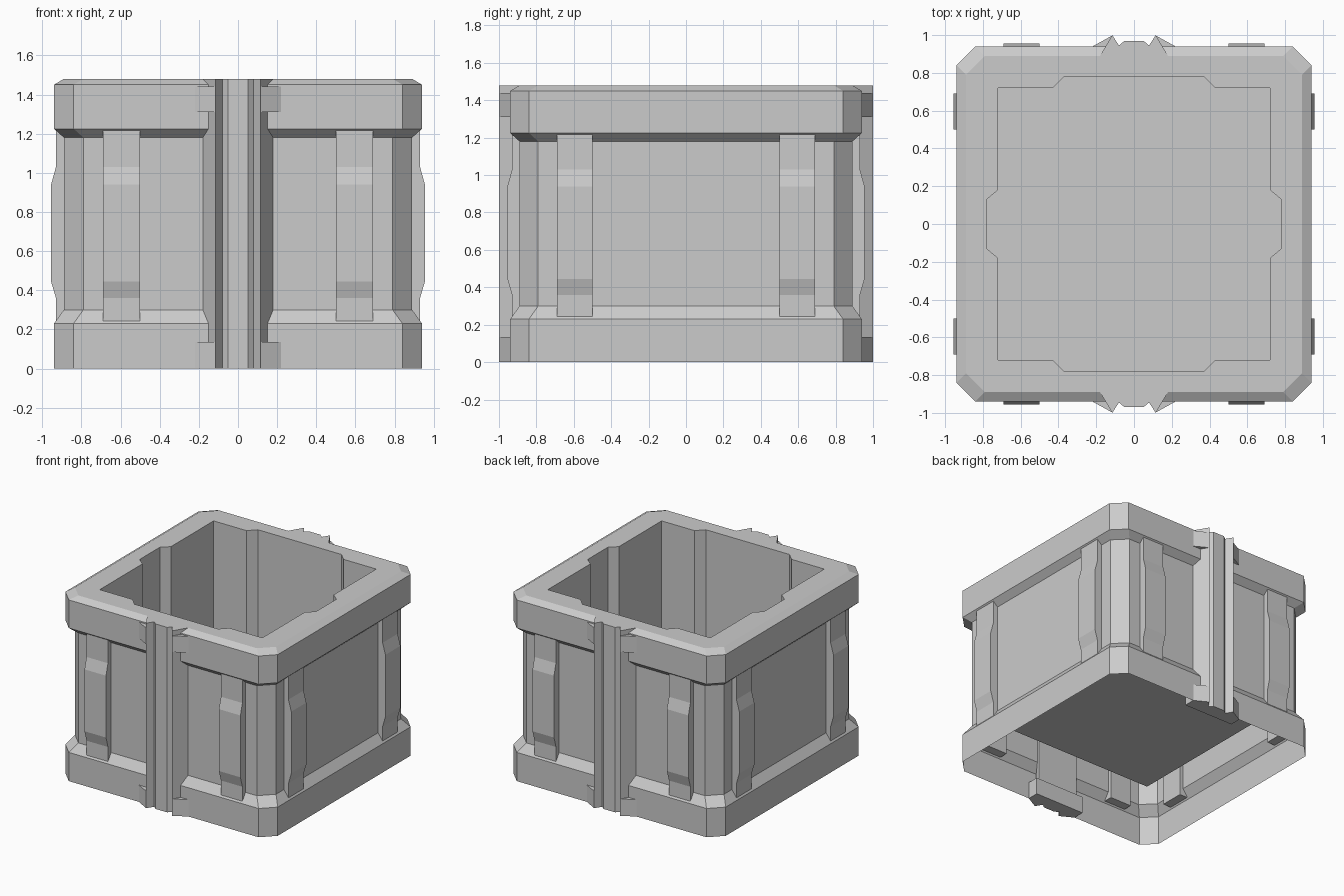
import bpy, bmesh
from mathutils import Matrix
from math import radians

if "Cube" in bpy.data.objects:
    bpy.data.objects.remove(bpy.data.objects["Cube"])


def finish(bm, name):
    bmesh.ops.recalc_face_normals(bm, faces=bm.faces)
    me = bpy.data.meshes.new(name)
    bm.to_mesh(me)
    bm.free()
    ob = bpy.data.objects.new(name, me)
    bpy.context.collection.objects.link(ob)
    return ob


def ring(bm, pts, z):
    return [bm.verts.new((x, y, z)) for x, y in pts]


def skin(bm, a, b):
    n = len(a)
    for i in range(n):
        bm.faces.new((a[i], a[(i + 1) % n], b[(i + 1) % n], b[i]))


def four_way(quarter):
    # mirror a first-quadrant outline into a closed counter-clockwise loop
    q = list(quarter)
    r = q[::-1]
    return (q + [(-x, y) for x, y in r] + [(-x, -y) for x, y in q]
            + [(x, -y) for x, y in r])


def prism(name, pts, z0, z1, angle=0):
    bm = bmesh.new()
    a, b = ring(bm, pts, z0), ring(bm, pts, z1)
    skin(bm, a, b)
    bm.faces.new(a)
    bm.faces.new(b)
    bm.transform(Matrix.Rotation(radians(angle), 4, 'Z'))
    return finish(bm, name)


# Crate shell: banded outside, flat rim, recessed inner walls
bm = bmesh.new()
loops = []
for s, z in [(0.94, 0), (0.94, 0.23), (0.89, 0.30), (0.89, 1.18),
             (0.94, 1.225), (0.94, 1.45), (0.89, 1.48)]:
    loops.append(ring(bm, four_way([(s, s - 0.1), (s - 0.1, s)]), z))
for a, b in zip(loops, loops[1:]):
    skin(bm, a, b)
inner = four_way([(0.78, 0.13), (0.72, 0.18), (0.72, 0.72),
                  (0.43, 0.72), (0.37, 0.78)])
top_in, low_in = ring(bm, inner, 1.48), ring(bm, inner, 0.40)
skin(bm, low_in, top_in)
rim = []
for lp in (loops[-1], top_in):
    for i in range(len(lp)):
        rim.append(bm.edges.get((lp[i], lp[(i + 1) % len(lp)])))
bmesh.ops.triangle_fill(bm, use_beauty=True, use_dissolve=False, edges=rim)
finish(bm, "crate_shell")

# Raised inner floor
bm = bmesh.new()
bm.faces.new(ring(bm, four_way([(0.78, 0.78)]), 0.40))
finish(bm, "inner_floor")

# Straps: bulged vertical bars, two on every side
strap = [(0.86, 0.24), (0.93, 0.24), (0.93, 0.36), (0.955, 0.445),
         (0.955, 0.94), (0.93, 1.03), (0.93, 1.22), (0.86, 1.22)]
for turn in range(4):
    for u in (-0.69, 0.50):
        bm = bmesh.new()
        a = [bm.verts.new((d, u, z)) for d, z in strap]
        b = [bm.verts.new((d, u + 0.19, z)) for d, z in strap]
        skin(bm, a, b)
        bm.faces.new(a)
        bm.faces.new(b)
        bm.transform(Matrix.Rotation(radians(90 * turn), 4, 'Z'))
        finish(bm, "strap")

# Grooved latch posts with wide end tabs, front and back
half = [(0.18, 0.87), (0.18, 0.89), (0.115, 1.0), (0.08, 0.945), (0.05, 0.97)]
post = half + [(-x, y) for x, y in reversed(half)]
tab = [(0.22, 0.85), (0.22, 0.94), (0.115, 0.998), (0.08, 0.943),
       (-0.08, 0.943), (-0.115, 0.998), (-0.22, 0.94), (-0.22, 0.85)]
for angle in (0, 180):
    prism("latch_post", post, 0, 1.48, angle)
    for z0, z1 in ((0, 0.135), (1.31, 1.44)):
        prism("latch_tab", tab, z0, z1, angle)
